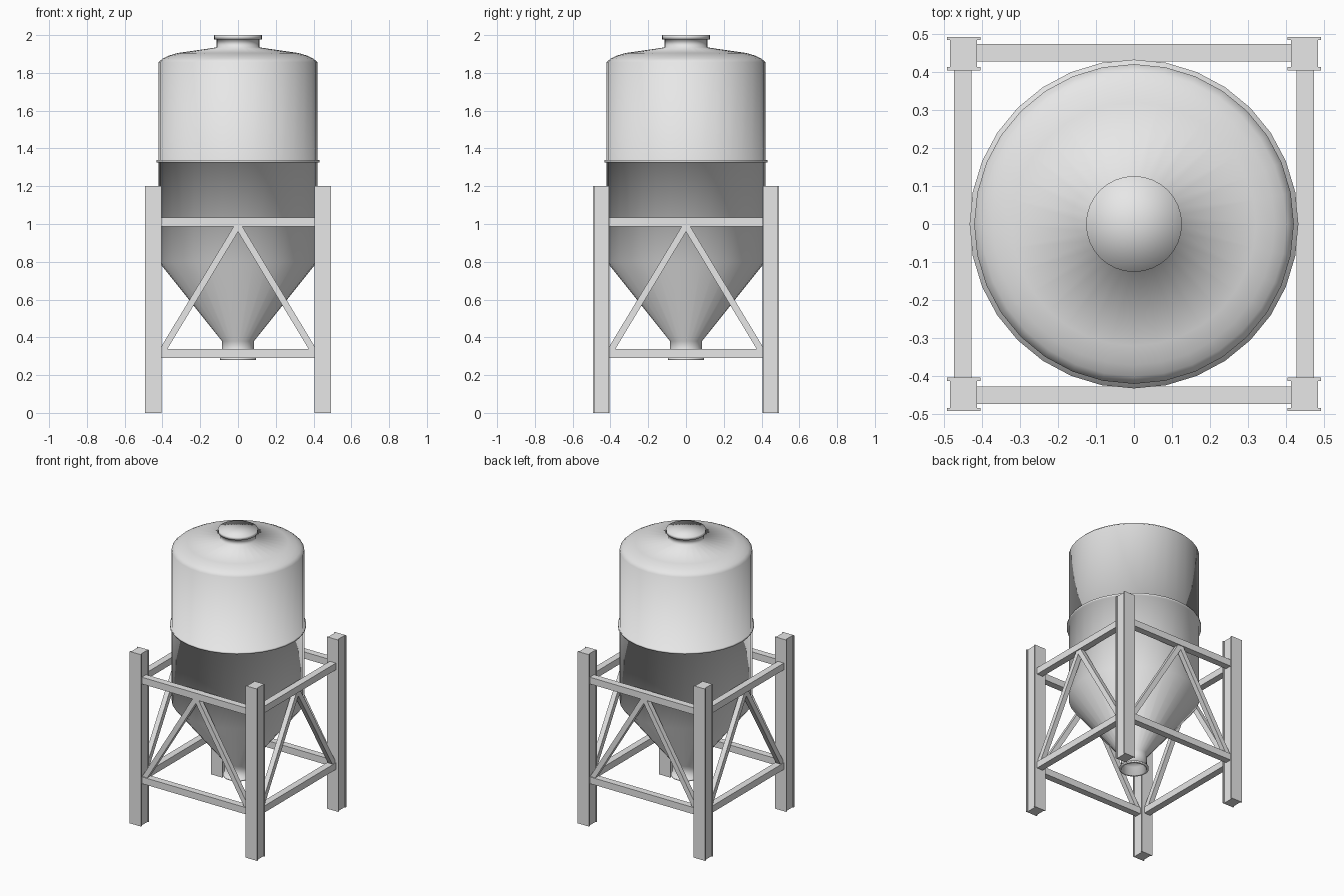
import bpy, bmesh, math
from mathutils import Vector, Matrix

cube = bpy.data.objects.get("Cube")
if cube:
    bpy.data.objects.remove(cube, do_unlink=True)

# Single painted steel colour
steel = bpy.data.materials.new("light_grey_steel")
steel.use_nodes = True
GREY = (0.8, 0.8, 0.8, 1)
steel.diffuse_color = GREY
steel.node_tree.nodes["Principled BSDF"].inputs["Base Color"].default_value = GREY


def finish(name, bm, smooth=False):
    bmesh.ops.recalc_face_normals(bm, faces=bm.faces[:])
    for face in bm.faces:
        face.smooth = smooth
    mesh = bpy.data.meshes.new(name)
    bm.to_mesh(mesh)
    bm.free()
    mesh.materials.append(steel)
    obj = bpy.data.objects.new(name, mesh)
    bpy.context.collection.objects.link(obj)
    return obj


def lathe(name, profile, steps=32):
    bm = bmesh.new()
    verts = [bm.verts.new((r, 0, z)) for r, z in profile]
    edges = [bm.edges.new(pair) for pair in zip(verts, verts[1:])]
    bmesh.ops.spin(bm, geom=verts + edges, cent=(0, 0, 0), axis=(0, 0, 1),
                   angle=math.tau, steps=steps)
    bmesh.ops.remove_doubles(bm, verts=bm.verts[:], dist=0.0001)
    return finish(name, bm, smooth=True)


def bar(name, start, end, size, turn):
    """Square bar between two points, turned about z to its side of the frame."""
    start, end = Vector(start), Vector(end)
    axis = (end - start).normalized()
    depth = Vector((0, 1, 0))
    basis = Matrix((axis, depth, axis.cross(depth))).transposed().to_4x4()
    scale = Matrix.Diagonal(((end - start).length, size, size, 1))
    spin = Matrix.Rotation(turn, 4, 'Z')
    bm = bmesh.new()
    bmesh.ops.create_cube(bm, size=1, matrix=spin
                          @ Matrix.Translation((start + end) / 2) @ basis @ scale)
    return finish(name, bm)


# Tank: spout, hopper cone, barrel, seam ring, domed roof, neck and lid
lathe("silo_tank", [
    (0, 0.34), (0.078, 0.34), (0.078, 0.28),
    (0.095, 0.28), (0.095, 0.29), (0.085, 0.29), (0.085, 0.38),
    (0.42, 0.80), (0.42, 1.325), (0.432, 1.325), (0.432, 1.338), (0.42, 1.338),
    (0.42, 1.857), (0.40, 1.875), (0.37, 1.89), (0.32, 1.905), (0.113, 1.935),
    (0.113, 1.978), (0.126, 1.978), (0.126, 2.0), (0, 2.0)])

# Legs: wide-webbed beams with thin flanges front and back
HALF, WEB, INNER, HEIGHT, OFFSET = 0.044, 0.036, 0.036, 1.2, 0.448
quarter = [(WEB, INNER), (HALF, INNER), (HALF, HALF)]
outline = (quarter + [(-x, y) for x, y in reversed(quarter)]
           + [(-x, -y) for x, y in quarter] + [(x, -y) for x, y in reversed(quarter)])
for side, sx in (("left", 1), ("right", -1)):
    for end, sy in (("front", -1), ("back", 1)):
        bm = bmesh.new()
        base = bm.faces.new([bm.verts.new((x + sx * OFFSET, y + sy * OFFSET, 0))
                             for x, y in outline])
        grown = bmesh.ops.extrude_face_region(bm, geom=[base], use_keep_orig=True)
        top = [v for v in grown["geom"] if isinstance(v, bmesh.types.BMVert)]
        bmesh.ops.translate(bm, verts=top, vec=(0, 0, HEIGHT))
        finish(f"{end}_{side}_leg", bm)

# Bracing: two rails and an inverted V on each side of the frame
SPAN, PLANE = 0.412, -0.45
for i, side in enumerate(("front", "left", "back", "right")):
    turn = i * math.pi / 2
    for level, z in (("lower", 0.315), ("upper", 1.011)):
        bar(f"{side}_{level}_rail", (-SPAN, PLANE, z), (SPAN, PLANE, z), 0.047, turn)
    for number, sx in enumerate((-1, 1), 1):
        bar(f"{side}_brace_{number}", (sx * 0.408, PLANE, 0.315),
            (0, PLANE, 0.992), 0.034, turn)
